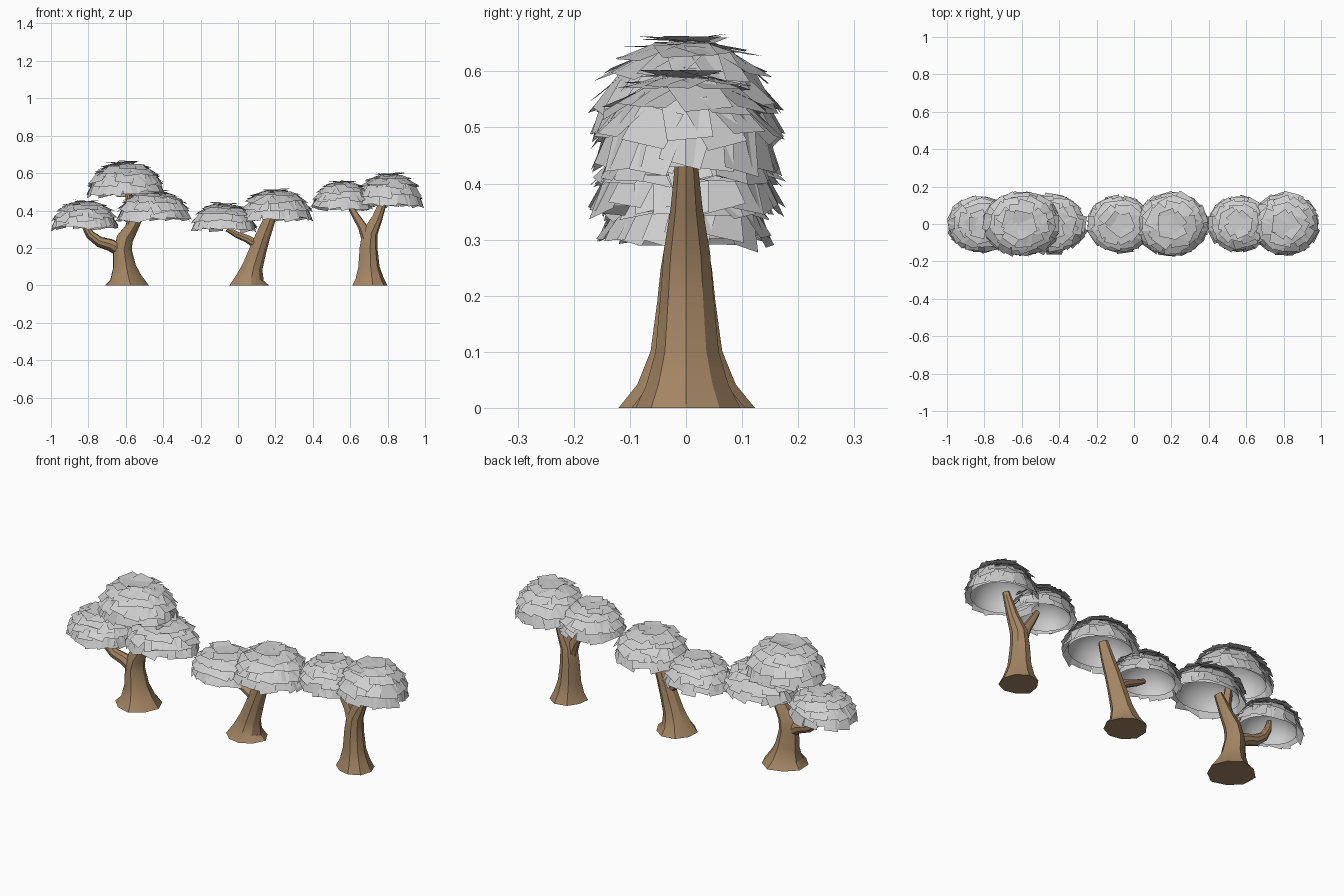
import bpy, bmesh, math, random
from mathutils import Vector

if "Cube" in bpy.data.objects:
    bpy.data.objects.remove(bpy.data.objects["Cube"])

random.seed(7)


def material(name, rgb):
    m = bpy.data.materials.new(name)
    m.diffuse_color = (*rgb, 1)
    m.use_nodes = True
    m.node_tree.nodes["Principled BSDF"].inputs["Base Color"].default_value = m.diffuse_color
    return m


BARK = material("brown bark", (0.37, 0.235, 0.125))
LEAF = material("pale grey leaves", (0.62, 0.62, 0.62))


def finish(bm, name, mat, angle=None):
    me = bpy.data.meshes.new(name)
    bm.to_mesh(me)
    bm.free()
    me.materials.append(mat)
    ob = bpy.data.objects.new(name, me)
    bpy.context.collection.objects.link(ob)
    if angle:
        bpy.ops.object.select_all(action='DESELECT')
        ob.select_set(True)
        bpy.context.view_layer.objects.active = ob
        bpy.ops.object.shade_smooth_by_angle(angle=math.radians(angle))
    return ob


def limb(name, path, sides=9, flared=False):
    """Tapered tube through (x, z, radius) stations in the y = 0 plane."""
    bm = bmesh.new()
    rings = []
    wobble = [random.uniform(0.92, 1.08) for _ in range(sides)]
    for i, (x, z, r) in enumerate(path):
        a, b = path[max(i - 1, 0)], path[min(i + 1, len(path) - 1)]
        t = Vector((b[0] - a[0], 0, b[1] - a[1])).normalized()
        if flared and i == 0:
            t = Vector((0, 0, 1))
        side = Vector((t.z, 0, -t.x))
        ring = []
        for k in range(sides):
            w = 2 * math.pi * k / sides
            p = Vector((x, 0, z)) + wobble[k] * r * (
                side * math.cos(w) + Vector((0, 1, 0)) * math.sin(w))
            ring.append(bm.verts.new(p))
        rings.append(ring)
    for lo, hi in zip(rings, rings[1:]):
        for k in range(sides):
            j = (k + 1) % sides
            bm.faces.new((lo[k], lo[j], hi[j], hi[k]))
    bm.faces.new(rings[0][::-1])
    bm.faces.new(rings[-1])
    return finish(bm, name, BARK, 30)


def canopy(name, x, z, rx, ry, h):
    """Hollow dome covered in overlapping square leaf plates."""
    sx, sy, sz = rx * 0.86, ry * 0.86, h * 0.92

    def on_dome(phi, th):
        c = math.cos(phi)
        return Vector((sx * c * math.cos(th), sy * c * math.sin(th),
                       sz * math.sin(phi)))

    # inner shell, open underneath
    bm = bmesh.new()
    n, rows = 24, 7
    rings = [[bm.verts.new(on_dome(math.pi / 2 * i / rows, 2 * math.pi * k / n))
              for k in range(n)] for i in range(rows)]
    top = bm.verts.new((0, 0, sz))
    for lo, hi in zip(rings, rings[1:]):
        for k in range(n):
            j = (k + 1) % n
            bm.faces.new((lo[k], lo[j], hi[j], hi[k]))
    for k in range(n):
        bm.faces.new((rings[-1][k], rings[-1][(k + 1) % n], top))
    shell = finish(bm, name + "_shell", LEAF, 40)
    shell.location = (x, 0, z + 0.015)

    # shingled leaf plates, lower edges lifted outwards
    bm = bmesh.new()
    size = 0.25 * (rx + ry) / 2
    for lat, count in ((10, 17), (27, 16), (44, 13), (61, 9), (78, 5)):
        start = random.uniform(0, 6)
        for k in range(count):
            th = start + 2 * math.pi * (k + random.uniform(-0.25, 0.25)) / count
            phi = math.radians(lat + random.uniform(-4, 4))
            p = on_dome(phi, th)
            nrm = Vector((p.x / sx**2, p.y / sy**2, p.z / sz**2)).normalized()
            across = Vector((0, 0, 1)).cross(nrm).normalized()
            up = nrm.cross(across)
            tilt = math.radians(random.uniform(8, 24))
            up = up * math.cos(tilt) - nrm * math.sin(tilt)
            roll = random.uniform(-0.3, 0.3)
            a = across * math.cos(roll) + up * math.sin(roll)
            u = up * math.cos(roll) - across * math.sin(roll)
            w, v = (size * random.uniform(0.85, 1.15) for _ in range(2))
            c = p + nrm * 0.010
            bm.faces.new([bm.verts.new(c + a * w * i + u * v * j)
                          for i, j in ((-1, -1), (1, -1), (1, 1), (-1, 1))])
    leaves = finish(bm, name + "_leaves", LEAF)
    leaves.location = (x, 0, z + 0.022)


# left tree: trunk and three branches
limb("left_tree_trunk", [(-.595, 0, .122), (-.60, .04, .088), (-.608, .10, .064),
                         (-.618, .19, .052), (-.605, .25, .046), (-.56, .32, .034),
                         (-.515, .40, .022)], flared=True)
limb("left_tree_low_branch", [(-.62, .18, .036), (-.68, .215, .033), (-.74, .232, .029),
                              (-.79, .27, .024), (-.82, .32, .018), (-.83, .37, .011)])
limb("left_tree_high_branch", [(-.585, .28, .028), (-.565, .36, .024), (-.58, .44, .02),
                               (-.59, .54, .014)])

# middle tree: leaning trunk and one side branch
limb("middle_tree_trunk", [(.055, 0, .106), (.06, .04, .075), (.075, .10, .055),
                           (.105, .19, .046), (.13, .26, .040), (.162, .34, .033),
                           (.19, .42, .024)], flared=True)
limb("middle_tree_branch", [(.11, .21, .026), (.05, .247, .021), (-.01, .272, .017),
                            (-.06, .30, .013)])

# right tree: forked trunk
limb("right_tree_trunk", [(.705, 0, .093), (.703, .04, .073), (.70, .10, .056),
                          (.698, .20, .047), (.705, .28, .041), (.745, .36, .028),
                          (.785, .47, .017)], flared=True)
limb("right_tree_branch", [(.695, .24, .034), (.665, .315, .025), (.63, .37, .02),
                           (.595, .43, .014)])

# domed crowns: x, base z, half width, half depth, height
for name, *dims in (
        ("left_tree_low_crown", -.82, .30, .172, .145, .132),
        ("left_tree_top_crown", -.60, .477, .205, .165, .165),
        ("left_tree_side_crown", -.45, .343, .193, .150, .140),
        ("middle_tree_small_crown", -.075, .287, .170, .145, .130),
        ("middle_tree_large_crown", .205, .345, .187, .165, .148),
        ("right_tree_small_crown", .56, .40, .160, .145, .135),
        ("right_tree_large_crown", .81, .415, .178, .165, .165)):
    canopy(name, *dims)
